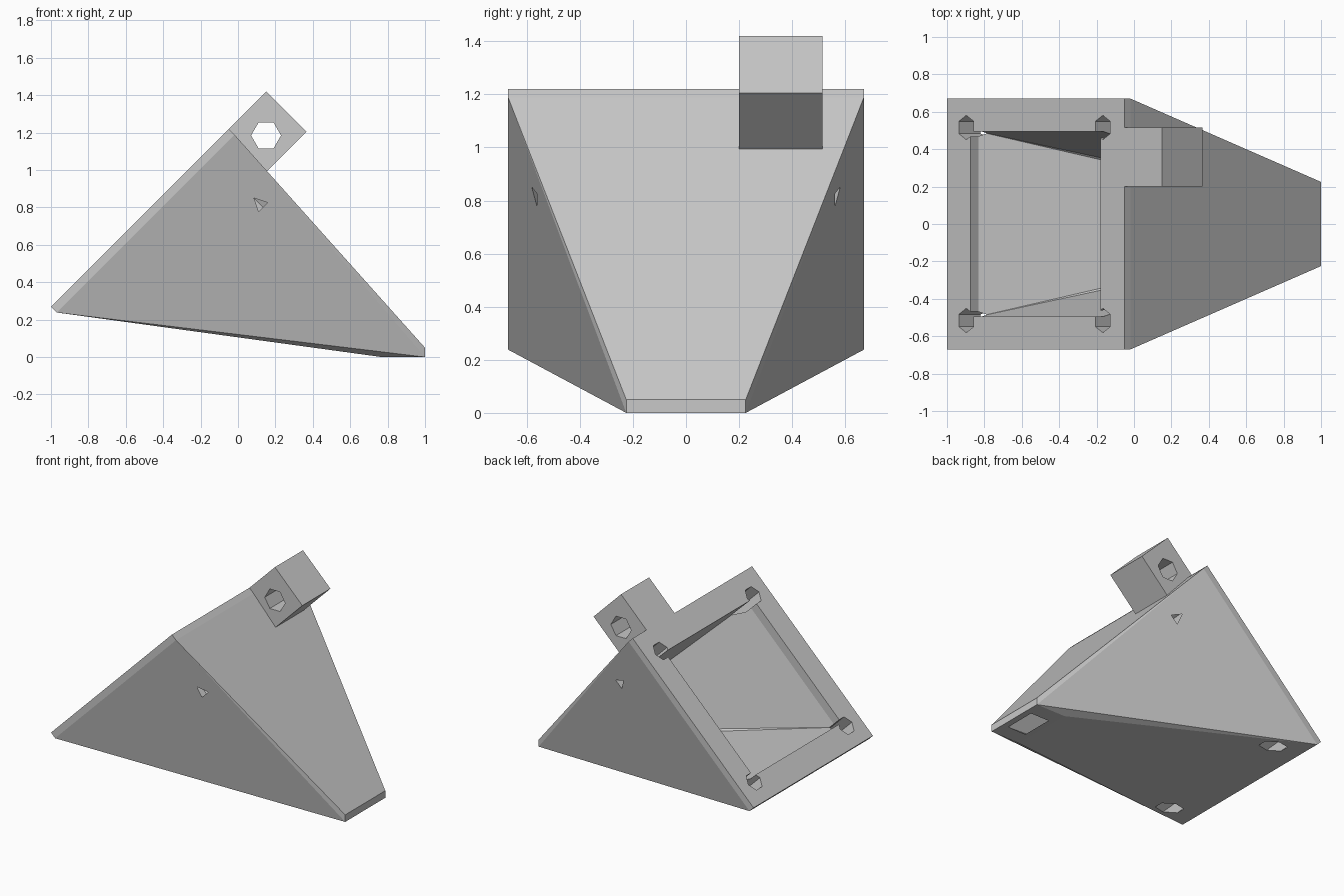
import bpy, bmesh, math
from mathutils import Matrix, Vector

if "Cube" in bpy.data.objects:
    bpy.data.objects.remove(bpy.data.objects["Cube"])

grey = bpy.data.materials.new("plain_grey")
grey.use_nodes = True
grey.diffuse_color = (0.58, 0.58, 0.58, 1)
grey.node_tree.nodes["Principled BSDF"].inputs["Base Color"].default_value = grey.diffuse_color

R = math.sqrt(0.5)
INWARD = Vector((R, 0, -R))


def on_plate(x, y, depth=0):
    """Point on the 45 degree mouth plane, pushed inward by depth."""
    return Vector((x, y, x + 1.27)) + INWARD * depth


def finish(bm, name):
    bmesh.ops.recalc_face_normals(bm, faces=bm.faces)
    mesh = bpy.data.meshes.new(name)
    bm.to_mesh(mesh)
    bm.free()
    mesh.materials.append(grey)
    obj = bpy.data.objects.new(name, mesh)
    bpy.context.collection.objects.link(obj)
    return obj


def hull(name, points):
    bm = bmesh.new()
    for p in points:
        bm.verts.new(p)
    bmesh.ops.convex_hull(bm, input=bm.verts)
    bmesh.ops.dissolve_limit(bm, angle_limit=0.002, verts=bm.verts, edges=bm.edges)
    return finish(bm, name)


def slab(x0, x1, half_y, depths):
    return [on_plate(x, y, d) for x in (x0, x1) for y in (-half_y, half_y) for d in depths]


def foot(x0, x1, half_y, heights):
    return [Vector((x, y, z)) for x in (x0, x1) for y in (-half_y, half_y) for z in heights]


def hex_rod(name, start, end, radius, corner):
    """Six-sided rod with one corner pointing along the given direction."""
    axis = (end - start).normalized()
    points = []
    for i in range(6):
        spoke = Matrix.Rotation(i * math.pi / 3, 3, axis) @ corner * radius
        points += [start + spoke, end + spoke]
    return hull(name, points)


def combine(obj, tool, operation):
    mod = obj.modifiers.new(operation, 'BOOLEAN')
    mod.operation, mod.solver, mod.object = operation, 'EXACT', tool
    bpy.context.view_layer.update()
    bpy.context.view_layer.objects.active = obj
    bpy.ops.object.modifier_apply(modifier=mod.name)
    bpy.data.objects.remove(tool)


# Tapered shell from the tilted mouth plate to the small flat foot
body = hull("hopper_body", slab(-1, -0.05, 0.67, (0, 0.045)) + foot(0.77, 1, 0.225, (0, 0.05)))

# Square hinge lug, flush with the mouth plane
lug = hull("hinge_lug", [on_plate(x, y, d) for x in (-0.065, 0.15)
                         for y in (0.2, 0.515) for d in (0, 0.305)])
combine(body, lug, 'UNION')

# Funnel-shaped cavity that opens through the floor near the tip
cavity = hull("cavity", slab(-0.875, -0.18, 0.495, (-0.02, 0.06)) + foot(0.83, 0.96, 0.11, (-0.004,)))
combine(body, cavity, 'DIFFERENCE')

# Hexagonal pin hole through the lug
pin = hex_rod("pin_hole", Vector((0.15, 0.1, 1.185)), Vector((0.15, 0.6, 1.185)), 0.08, Vector((1, 0, 0)))
combine(body, pin, 'DIFFERENCE')

# Four screw holes at the mouth corners
for x in (-0.897, -0.167):
    for side in (-1, 1):
        y = side * 0.516
        screw = hex_rod("screw_hole", on_plate(x, y, -0.05), on_plate(x, y, 0.427), 0.065, Vector((0, 1, 0)))
        combine(body, screw, 'DIFFERENCE')
